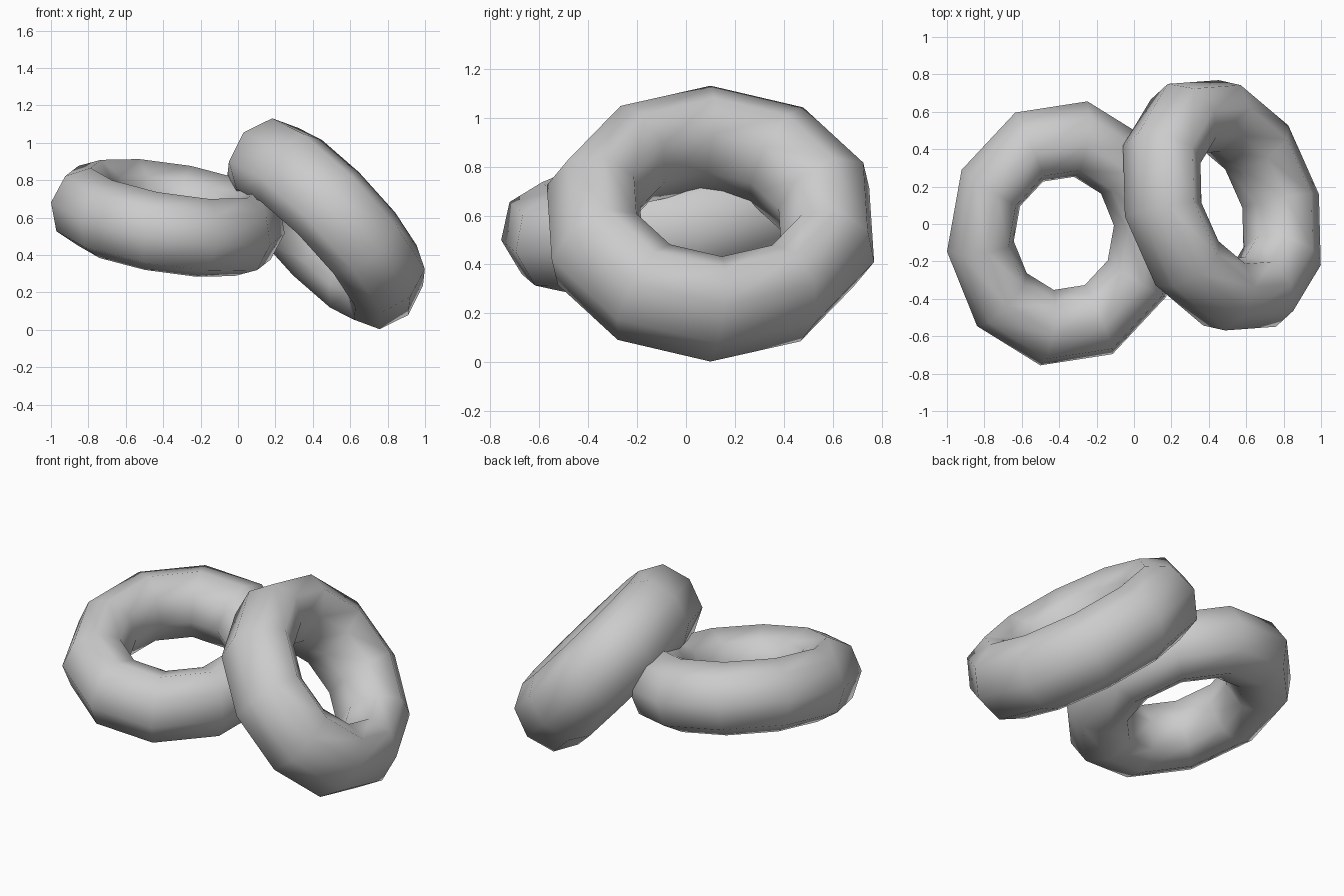
import bpy
from mathutils import Matrix, Vector

if "Cube" in bpy.data.objects:
    bpy.data.objects.remove(bpy.data.objects["Cube"])


def ring(name, centre, a, b, c):
    """Low-poly torus; a, b span the ring plane, c is the axis direction and thickness."""
    bpy.ops.mesh.primitive_torus_add(major_segments=10, minor_segments=8,
                                     major_radius=1.0, minor_radius=0.4)
    ob = bpy.context.object
    ob.name = name
    m = Matrix((a, b, c)).transposed().to_4x4()
    ob.data.transform(Matrix.Translation(Vector(centre)) @ m)
    bpy.ops.object.shade_smooth()
    return ob


# Nearly flat ring on the left
ring("flat_ring", (-0.375, -0.05, 0.598),
     (0.09, 0.504, 0.07), (-0.44, 0.091, 0.085), (0.083, -0.087, 0.52))

# Ring leaning steeply on the right
ring("leaning_ring", (0.47, 0.10, 0.567),
     (-0.314, -0.023, 0.349), (-0.115, 0.495, -0.004), (-0.41, -0.105, -0.41))
